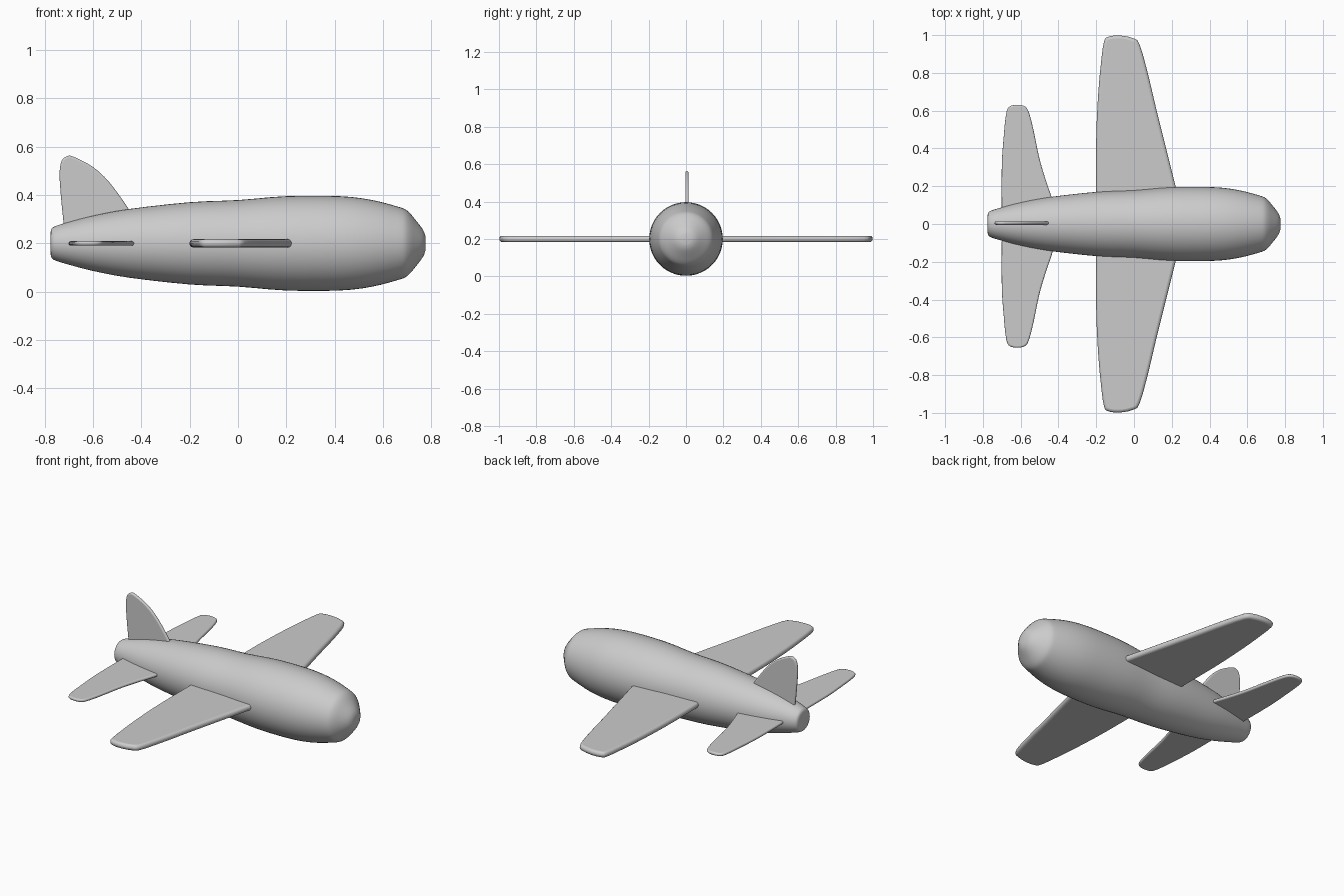
import bpy
import bmesh
import math
from mathutils import Vector

cube = bpy.data.objects.get("Cube")
if cube:
    bpy.data.objects.remove(cube, do_unlink=True)

grey = bpy.data.materials.new("light_grey")
grey.use_nodes = True
grey.diffuse_color = (0.6, 0.6, 0.6, 1)
grey.node_tree.nodes["Principled BSDF"].inputs["Base Color"].default_value = (0.6, 0.6, 0.6, 1)

AXIS_Z = 0.2


def add_object(name, bm):
    bmesh.ops.recalc_face_normals(bm, faces=bm.faces)
    mesh = bpy.data.meshes.new(name)
    bm.to_mesh(mesh)
    bm.free()
    mesh.materials.append(grey)
    obj = bpy.data.objects.new(name, mesh)
    bpy.context.collection.objects.link(obj)
    return obj


def smooth_path(points, steps):
    """Catmull-Rom curve through an open list of 2D points."""
    pts = [Vector(p) for p in points]
    pts = [pts[0]] + pts + [pts[-1]]
    path = []
    for a, b, c, d in zip(pts, pts[1:], pts[2:], pts[3:]):
        for i in range(steps):
            t = i / steps
            path.append(0.5 * (2 * b + (c - a) * t + (2 * a - 5 * b + 4 * c - d) * t ** 2
                               + (3 * b - a - 3 * c + d) * t ** 3))
    return path + [pts[-1]]


def plate(name, outline, thickness, to_world):
    """Flat panel with rounded rims, cut from a 2D outline."""
    bm = bmesh.new()
    base = bm.faces.new([bm.verts.new((p[0], p[1], -thickness / 2)) for p in outline])
    extruded = bmesh.ops.extrude_face_region(bm, geom=[base])["geom"]
    top = [v for v in extruded if isinstance(v, bmesh.types.BMVert)]
    bmesh.ops.translate(bm, verts=top, vec=(0, 0, thickness))
    bmesh.ops.recalc_face_normals(bm, faces=bm.faces)
    rims = [e for e in bm.edges if abs(e.verts[0].co.z - e.verts[1].co.z) < 1e-5]
    bmesh.ops.bevel(bm, geom=rims, offset=thickness * 0.45, segments=3,
                    profile=0.5, affect='EDGES', clamp_overlap=False)
    for face in bm.faces:
        face.smooth = len(face.verts) <= 4
    for v in bm.verts:
        v.co = to_world(v.co)
    return add_object(name, bm)


# Fuselage: round body turned about the x axis
profile = [(-0.775, 0.045), (-0.77, 0.062), (-0.75, 0.073), (-0.7, 0.088), (-0.6, 0.114),
           (-0.45, 0.142), (-0.2, 0.17), (0, 0.179), (0.2, 0.195), (0.42, 0.195),
           (0.55, 0.18), (0.66, 0.152), (0.7, 0.135), (0.735, 0.096), (0.765, 0.056),
           (0.775, 0.03)]
SIDES = 48
bm = bmesh.new()
rings = []
for x, r in smooth_path(profile, 3):
    rings.append([bm.verts.new((x, r * math.cos(math.tau * i / SIDES),
                                AXIS_Z + r * math.sin(math.tau * i / SIDES)))
                  for i in range(SIDES)])
for a, b in zip(rings, rings[1:]):
    for i in range(SIDES):
        j = (i + 1) % SIDES
        bm.faces.new((a[i], a[j], b[j], b[i]))
for ring, x in ((rings[0], -0.776), (rings[-1], 0.776)):
    tip = bm.verts.new((x, 0, AXIS_Z))
    for i in range(SIDES):
        bm.faces.new((ring[i], ring[(i + 1) % SIDES], tip))
for face in bm.faces:
    face.smooth = True
add_object("fuselage", bm)

# Wings and tailplanes: half outlines from trailing root round the tip to leading root
wing = [(-0.2, 0.1), (-0.2, 0.45), (-0.19, 0.68), (-0.175, 0.85), (-0.16, 0.96), (-0.14, 0.99),
        (-0.08, 0.998), (-0.01, 0.985), (0.03, 0.95), (0.08, 0.77), (0.12, 0.6), (0.22, 0.2),
        (0.25, 0.08)]
tail = [(-0.7, 0.05), (-0.7, 0.32), (-0.69, 0.47), (-0.68, 0.575), (-0.664, 0.63),
        (-0.617, 0.643), (-0.574, 0.632), (-0.553, 0.592), (-0.53, 0.5), (-0.5, 0.356),
        (-0.463, 0.232), (-0.435, 0.15), (-0.42, 0.08)]
for part, half, thickness, shift in (("wing", wing, 0.034, 0), ("tailplane", tail, 0.018, -0.012)):
    for side, sign in (("left", 1), ("right", -1)):
        plate(f"{part}_{side}", smooth_path(half, 3), thickness,
              lambda c, s=sign, d=shift: Vector((c.x, s * c.y + d, c.z + AXIS_Z)))

# Upright tail fin
fin = [(-0.715, 0.22), (-0.722, 0.29), (-0.732, 0.39), (-0.738, 0.487), (-0.73, 0.54),
       (-0.708, 0.56), (-0.68, 0.558), (-0.6, 0.516), (-0.53, 0.45), (-0.455, 0.346),
       (-0.42, 0.28)]
plate("tail_fin", smooth_path(fin, 3), 0.018, lambda c: Vector((c.x, 0.005 - c.z, c.y)))
